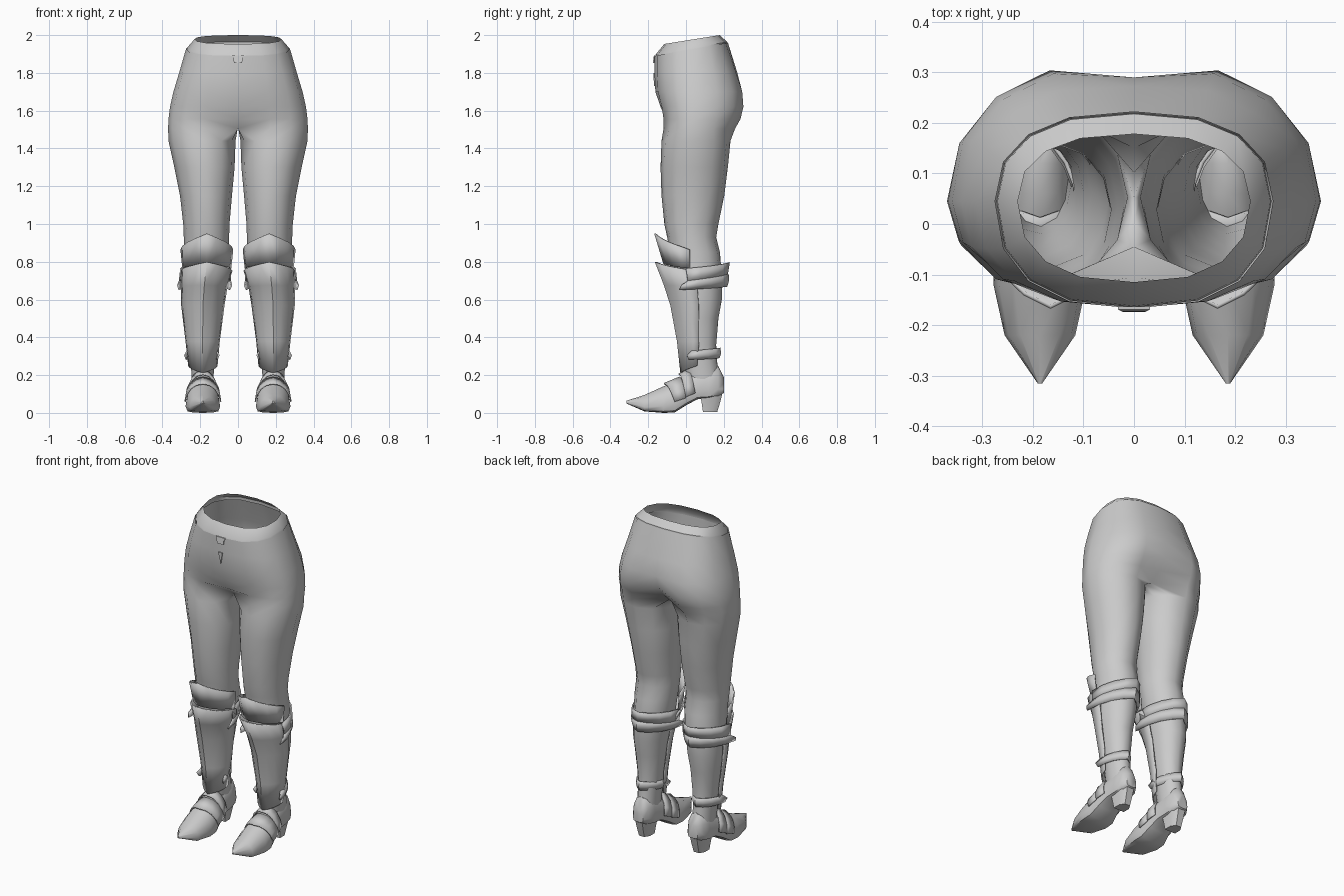
import bpy, bmesh, math
from math import sin, cos, radians, pi

if "Cube" in bpy.data.objects:
    bpy.data.objects.remove(bpy.data.objects["Cube"])

grey = bpy.data.materials.new("plain_grey")
grey.diffuse_color = (0.6, 0.6, 0.6, 1)
grey.use_nodes = True
grey.node_tree.nodes["Principled BSDF"].inputs["Base Color"].default_value = grey.diffuse_color


def finish(name, bm, angle=40, mirror=True, thick=0):
    bmesh.ops.recalc_face_normals(bm, faces=bm.faces)
    me = bpy.data.meshes.new(name)
    bm.to_mesh(me)
    bm.free()
    me.materials.append(grey)
    ob = bpy.data.objects.new(name, me)
    bpy.context.collection.objects.link(ob)
    if thick:
        s = ob.modifiers.new("thickness", 'SOLIDIFY')
        s.thickness, s.offset = thick, -1
    if mirror:
        m = ob.modifiers.new("mirror", 'MIRROR')
        m.use_clip = True
        m.merge_threshold = 0.0005
    bpy.ops.object.select_all(action='DESELECT')
    ob.select_set(True)
    bpy.context.view_layer.objects.active = ob
    bpy.ops.object.shade_smooth_by_angle(angle=radians(angle))
    return ob


def strip(bm, a, b, closed=False):
    n = len(a)
    for i in range(n if closed else n - 1):
        j = (i + 1) % n
        bm.faces.new((a[i], a[j], b[j], b[i]))


def loft(name, rings, closed=True, caps=False, **kw):
    bm = bmesh.new()
    vs = [[bm.verts.new(p) for p in r] for r in rings]
    for a, b in zip(vs, vs[1:]):
        strip(bm, a, b, closed)
    if caps:
        bm.faces.new(vs[0])
        bm.faces.new(vs[-1])
    return finish(name, bm, **kw)


def spow(v, p):
    return math.copysign(abs(v) ** p, v)


def half_hip(z, rx, yf, yb, cleft=0, tilt=0, front_cut=0, cy=0.045):
    """Half outline of the hips from back centre round the side to front centre."""
    pts = []
    for k in range(9):
        a = radians(90 - 22.5 * k)
        x = 0 if k in (0, 8) else rx * cos(a) ** 0.8
        s = spow(sin(a), 0.85)
        y = cy + s * ((yb - cy) if s > 0 else (cy - yf))
        y -= cleft if k == 0 else 0
        y += front_cut if k == 8 else 0
        pts.append((x, y, z + tilt * y))
    return pts


def leg_ring(z, xi, xo, yf, yb):
    cx, rx, cy, ry = (xi + xo) / 2, (xo - xi) / 2, (yf + yb) / 2, (yb - yf) / 2
    angs = [125 - 31.25 * k for k in range(9)] + [-125 - 27.5 * k for k in (1, 2, 3)]
    return [(cx + rx * cos(radians(a)), cy + ry * sin(radians(a)), z) for a in angs]


# Trousers: hips and both legs in one surface
hips = [half_hip(1.92, .275, -.167, .222, tilt=.18),
        half_hip(1.80, .312, -.167, .280, .008),
        half_hip(1.70, .342, -.162, .315, .025),
        half_hip(1.62, .360, -.140, .322, .055, 0, .005),
        half_hip(1.555, .368, -.130, .305, .09, 0, .025)]
crotch = half_hip(1.505, .370, -.130, .275, .125, 0, .085)
crotch += [(0, -.045 + .195 * t, 1.515) for t in (.25, .5, .75)]
legs = [leg_ring(*r) for r in (
    (1.44, .013, .368, -.130, .236), (1.30, .018, .337, -.135, .222),
    (1.15, .032, .307, -.130, .203), (1.00, .045, .290, -.115, .172),
    (.93, .047, .287, -.100, .160), (.85, .050, .285, -.085, .180),
    (.70, .070, .285, -.080, .192), (.60, .085, .285, -.065, .190),
    (.50, .100, .275, -.045, .172), (.36, .115, .257, -.020, .160),
    (.27, .125, .250, -.010, .165), (.18, .130, .245, .000, .180))]
bm = bmesh.new()
vh = [[bm.verts.new(p) for p in r] for r in hips]
vl = [[bm.verts.new(p) for p in r] for r in [crotch] + legs]
for a, b in zip(vh, vh[1:] + [vl[0][:9]]):
    strip(bm, a, b)
for a, b in zip(vl, vl[1:]):
    strip(bm, a, b, True)
finish("trousers", bm, angle=65)

# Waistband: open sloping collar
loft("waistband", [half_hip(1.905, .272, -.165, .220, tilt=.18),
                   half_hip(1.925, .270, -.162, .218, tilt=.18),
                   half_hip(1.9715, .230, -.115, .178, tilt=.16)], closed=False)


# Buckle tab and fly mark: thin plates on the belly
def plate(name, outline):
    fr = [(x, y - .006, z) for x, y, z in outline]
    loft(name, [fr, outline], caps=True, mirror=False)


plate("buckle_tab", [(-.032, -.163, 1.892), (.032, -.163, 1.892), (.024, -.167, 1.877),
                     (.022, -.168, 1.853), (-.022, -.168, 1.853), (-.024, -.167, 1.877)])
plate("fly_mark", [(-.014, -.167, 1.80), (.014, -.167, 1.80), (0, -.163, 1.73)])


def shell(name, rows, foot=False, thick=.008):
    """Open curved plate; row = centre x, half width, middle y, z, side y, z."""
    rings = []
    for cx, rx, ym, zm, ys, zs in rows:
        ring = []
        for i in range(9):
            s = i / 4 - 1
            c, l = cos(s * pi / 2), 1 - abs(s)
            fy, fz = (l, c) if foot else (c * .6 + l * .4, l)
            ring.append((cx + rx * sin(s * pi / 2), ys + (ym - ys) * fy, zs + (zm - zs) * fz))
        rings.append(ring)
    return loft(name, rings, closed=False, thick=thick, angle=35)


# Armour on the lower leg
shell("knee_plate", [(.165, .132, -.160, .95, .020, .865),
                     (.165, .122, -.112, .79, .020, .765)])
shell("shin_guard", [(.165, .128, -.157, .80, .030, .755),
                     (.178, .115, -.110, .68, .060, .67),
                     (.186, .107, -.075, .57, .068, .57),
                     (.187, .083, -.040, .38, .070, .38),
                     (.186, .070, -.022, .212, .060, .25)])
shell("upper_calf_strap", [(.172, .134, .232, .795, .000, .765),
                           (.175, .138, .222, .735, .010, .700)])
shell("lower_calf_strap", [(.175, .138, .226, .735, .010, .700),
                           (.177, .146, .228, .700, -.025, .675),
                           (.178, .136, .218, .668, -.035, .650)])
shell("ankle_strap", [(.190, .082, .182, .345, .030, .330),
                      (.192, .094, .186, .315, .005, .305),
                      (.192, .084, .178, .290, .015, .280)])


# Shoe: sections from pointed toe to heel counter
def foot_ring(y, zb, zt, w):
    h, ring = zt - zb, []
    for k in range(12):
        a = radians(30 * k)
        s = sin(a)
        z = zb + .25 * h + (.75 * h * s if s > 0 else -.25 * h * abs(s) ** .4)
        ring.append((.186 + w * spow(cos(a), .85), y, z))
    return ring


loft("shoe", [foot_ring(*r) for r in (
    (-.316, .050, .064, .004), (-.220, .008, .095, .070), (-.120, 0, .140, .092),
    (-.060, .002, .165, .090), (.000, .040, .210, .078), (.060, .072, .235, .066),
    (.120, .075, .250, .064), (.170, .085, .250, .056), (.200, .105, .190, .034))],
    caps=True, angle=50)

# Shoe heel: tapered block
loft("shoe_heel", [[(.186 + sx * w, y, z) for sx, y in ((-1, y0), (1, y0), (1, y1), (.5, y2), (-.5, y2), (-1, y1))]
                   for z, w, y0, y1, y2 in ((.004, .036, .090, .135, .165),
                                            (.060, .042, .082, .150, .182),
                                            (.125, .050, .070, .165, .198))],
     caps=True)

# Overlapping instep plates
shell("toe_plate", [(.186, .098, -.118, .158, -.060, .060),
                    (.186, .094, -.035, .192, .000, .080)], foot=True)
shell("instep_plate", [(.186, .092, -.040, .208, .000, .085),
                       (.186, .078, .010, .232, .050, .105)], foot=True)
